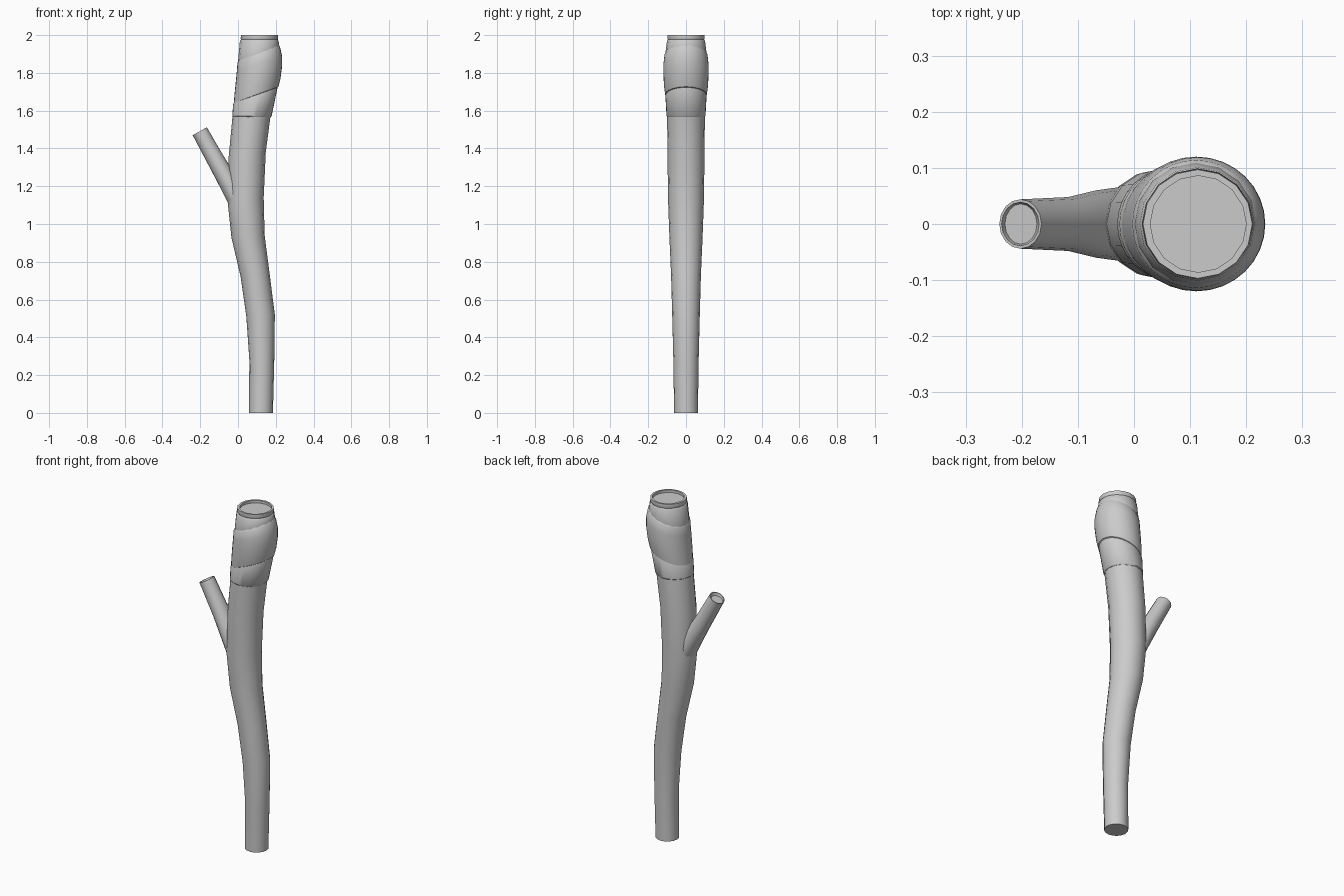
import bpy, bmesh, math


def loft(name, rings, sides=16):
    """Skin a tube through rings given as (left x, left z, right x, right z, y radius)."""
    bm = bmesh.new()
    loops = []
    for xl, zl, xr, zr, ry in rings:
        loop = []
        for i in range(sides):
            a = 2 * math.pi * i / sides
            t = (1 + math.cos(a)) / 2
            loop.append(bm.verts.new((xl + (xr - xl) * t, ry * math.sin(a), zl + (zr - zl) * t)))
        loops.append(loop)
    for a, b in zip(loops, loops[1:]):
        for i in range(sides):
            j = (i + 1) % sides
            bm.faces.new((a[i], a[j], b[j], b[i]))
    bm.faces.new(loops[0][::-1])
    bm.faces.new(loops[-1])
    bmesh.ops.recalc_face_normals(bm, faces=bm.faces)
    mesh = bpy.data.meshes.new(name)
    bm.to_mesh(mesh)
    bm.free()
    ob = bpy.data.objects.new(name, mesh)
    bpy.context.collection.objects.link(ob)
    bpy.ops.object.select_all(action='DESELECT')
    ob.select_set(True)
    bpy.context.view_layer.objects.active = ob
    bpy.ops.object.shade_smooth_by_angle(angle=math.radians(35))
    return ob


# Curved wooden shaft, thin at the foot
loft("shaft", [
    (0.058, 0.00, 0.185, 0.00, 0.063),
    (0.060, 0.28, 0.192, 0.28, 0.067),
    (0.044, 0.51, 0.195, 0.52, 0.073),
    (0.014, 0.72, 0.167, 0.74, 0.079),
    (-0.035, 0.93, 0.141, 0.94, 0.088),
    (-0.055, 1.12, 0.136, 1.14, 0.095),
    (-0.049, 1.36, 0.147, 1.38, 0.098),
    (-0.029, 1.57, 0.172, 1.57, 0.100),
    (-0.022, 1.64, 0.185, 1.64, 0.100),
])

# Side branch with a slightly hollow cut end
loft("branch", [
    (0.010, 0.98, 0.060, 1.11, 0.060),
    (-0.048, 1.10, 0.000, 1.225, 0.066),
    (-0.090, 1.185, -0.045, 1.31, 0.060),
    (-0.145, 1.29, -0.090, 1.383, 0.048),
    (-0.240, 1.47, -0.165, 1.512, 0.044),
    (-0.236, 1.472, -0.169, 1.510, 0.039),
    (-0.230, 1.460, -0.173, 1.492, 0.036),
])

# Lower wrap with a slanted top edge
loft("lower_wrap", [
    (-0.024, 1.566, 0.172, 1.566, 0.098),
    (-0.030, 1.572, 0.178, 1.572, 0.103),
    (-0.026, 1.635, 0.209, 1.72, 0.109),
    (-0.015, 1.655, 0.205, 1.74, 0.100),
], 32)

# Bulging middle wrap, slanted at both ends
loft("middle_wrap", [
    (-0.014, 1.638, 0.204, 1.72, 0.102),
    (-0.022, 1.642, 0.214, 1.727, 0.110),
    (-0.019, 1.68, 0.225, 1.77, 0.116),
    (-0.012, 1.75, 0.234, 1.84, 0.120),
    (-0.006, 1.81, 0.233, 1.89, 0.119),
    (-0.003, 1.855, 0.223, 1.936, 0.114),
    (0.004, 1.868, 0.216, 1.947, 0.105),
], 32)

# Upper wrap with rim and recessed top
loft("upper_wrap", [
    (0.000, 1.83, 0.216, 1.91, 0.106),
    (0.001, 1.87, 0.219, 1.94, 0.109),
    (0.010, 1.968, 0.215, 1.97, 0.101),
    (0.016, 1.976, 0.210, 1.976, 0.096),
    (0.014, 1.982, 0.213, 1.982, 0.099),
    (0.016, 2.00, 0.211, 2.00, 0.097),
    (0.029, 2.00, 0.200, 2.00, 0.086),
    (0.029, 1.985, 0.200, 1.985, 0.086),
])
